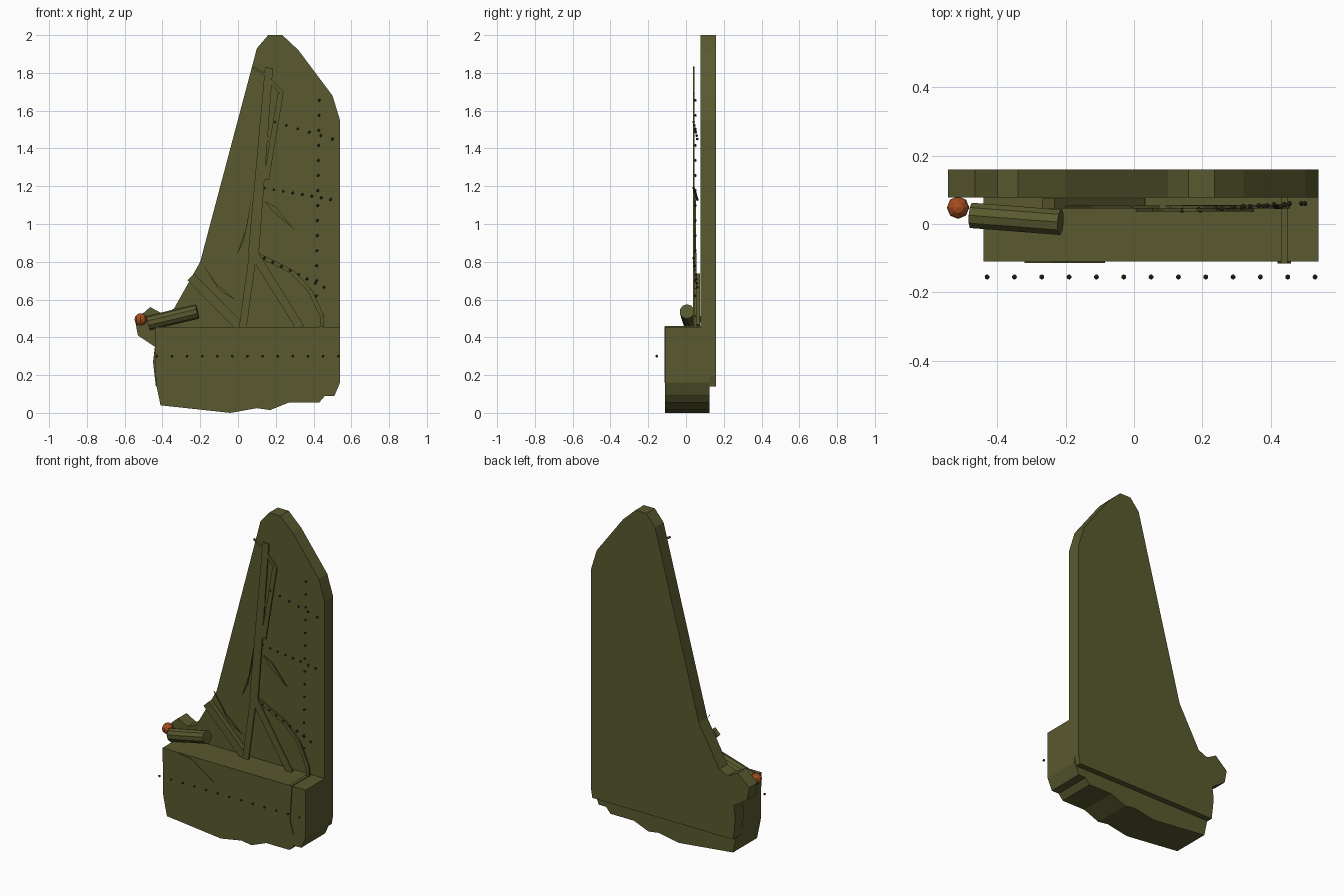
import bpy
import bmesh
from mathutils import Vector

default = bpy.data.objects.get("Cube")
if default:
    bpy.data.objects.remove(default, do_unlink=True)


def make_material(name, colour):
    mat = bpy.data.materials.new(name)
    mat.use_nodes = True
    mat.diffuse_color = colour
    mat.node_tree.nodes["Principled BSDF"].inputs["Base Color"].default_value = colour
    return mat


olive = make_material("olive drab paint", (0.1, 0.1, 0.029, 1))
dark = make_material("dark rivet metal", (0.04, 0.035, 0.02, 1))
orange = make_material("rusty orange lamp", (0.38, 0.075, 0.015, 1))


def finish(name, bm, material):
    bmesh.ops.recalc_face_normals(bm, faces=bm.faces[:])
    mesh = bpy.data.meshes.new(name)
    bm.to_mesh(mesh)
    bm.free()
    mesh.materials.append(material)
    obj = bpy.data.objects.new(name, mesh)
    bpy.context.collection.objects.link(obj)
    return obj


def prism(name, outline, front, back, material=olive):
    """Extrude an (x, z) outline from y = front to y = back."""
    bm = bmesh.new()
    face = bm.faces.new([bm.verts.new((x, front, z)) for x, z in outline])
    moved = bmesh.ops.extrude_face_region(bm, geom=[face])["geom"]
    verts = [v for v in moved if isinstance(v, bmesh.types.BMVert)]
    bmesh.ops.translate(bm, verts=verts, vec=(0, back - front, 0))
    # keep the starting cap so the solid is closed
    if not face.is_valid:
        bm.faces.new([v for v in bm.verts if v not in verts])
    return finish(name, bm, material)


def bar(name, start, end, width, front, back):
    """Straight flat bar between two (x, z) points."""
    a, b = Vector(start), Vector(end)
    d = (b - a).normalized() * width / 2
    side = Vector((-d.y, d.x))
    return prism(name, [a + side, b + side, b - side, a - side], front, back)


def rivets(name, start, end, count, radius=0.008):
    """Evenly spaced row of small studs."""
    bm = bmesh.new()
    a, b = Vector(start), Vector(end)
    for i in range(count):
        made = bmesh.ops.create_icosphere(bm, subdivisions=1, radius=radius)
        bmesh.ops.translate(bm, verts=made["verts"], vec=a.lerp(b, i / (count - 1)))
    return finish(name, bm, dark)


# Tall tail fin slab with the broken lower corner
prism("tail_fin", [
    (0.16, 2), (0.235, 2), (0.32, 1.92), (0.5, 1.68), (0.54, 1.55),
    (0.54, 0.2), (0.53, 0.14), (-0.435, 0.14), (-0.45, 0.27), (-0.44, 0.35),
    (-0.53, 0.41), (-0.545, 0.49), (-0.465, 0.56), (-0.4, 0.525),
    (-0.34, 0.55), (-0.2, 0.8), (0.1, 1.93)], 0.077, 0.16)

# Fuselage stub with a ragged lower edge
prism("fuselage_stub", [
    (-0.44, 0.455), (0.54, 0.455), (0.54, 0.16), (0.51, 0.09), (0.46, 0.09),
    (0.43, 0.055), (0.27, 0.055), (0.17, 0.015), (0.1, 0.025), (-0.04, 0),
    (-0.41, 0.04), (-0.435, 0.16)], -0.11, 0.125)

# Thin exposed frame in front of the fin
near, far = 0.036, 0.046
prism("main_spar", [(0.143, 1.83), (0.185, 1.825), (0.11, 0.84), (0.053, 0.84)], near, far)
bar("upper_spar", (0.225, 1.69), (0.15, 1.24), 0.03, near, far)
bar("spar_top_brace", (0.17, 1.76), (0.235, 1.69), 0.02, near, far)
bar("spar_mid_brace", (0.14, 1.47), (0.19, 1.42), 0.015, near, far)
bar("spar_low_brace", (0.12, 1.24), (0.165, 1.24), 0.015, near, far)
bar("spar_tip_brace", (0.08, 1.83), (0.16, 1.78), 0.012, near, far)
bar("diagonal_strut", (0.08, 0.85), (0.33, 0.45), 0.045, near, far)
bar("upright_strut", (0.08, 0.85), (0.025, 0.45), 0.04, near, far)
bar("forward_strut", (-0.25, 0.72), (0.015, 0.45), 0.05, 0.045, 0.075)

# Curved rib made of short bars
rib = [(0.1, 0.84), (0.28, 0.75), (0.38, 0.65), (0.445, 0.51), (0.445, 0.45)]
for i, (start, end) in enumerate(zip(rib, rib[1:])):
    bar("curved_rib_%d" % (i + 1), start, end, 0.022, 0.045, 0.055)

# Torn skin slivers
slivers = {
    "forward_sliver": [(-0.2, 0.81), (-0.12, 0.69), (-0.01, 0.595), (-0.1, 0.65)],
    "middle_sliver": [(0.075, 1.16), (0.05, 1), (-0.005, 0.84), (0.03, 0.91)],
    "rear_sliver": [(0.14, 1.12), (0.2, 1.09), (0.3, 0.97), (0.18, 1.07)],
}
for name, outline in slivers.items():
    prism(name, outline, 0.046, 0.054)
prism("stub_sliver", [(-0.32, 0.45), (-0.24, 0.44), (-0.085, 0.335), (-0.2, 0.385)],
      -0.114, -0.109)

# Strap over the stub
prism("strap_front", [(0.43, 0.458), (0.45, 0.458), (0.435, 0.24), (0.46, 0.16),
                      (0.42, 0.22)], -0.115, -0.109)
bar("strap_top", (0.43, 0.456), (0.45, 0.456), 0.008, -0.112, 0.077)

# Rivet rows
rivets("stub_rivets", (-0.43, -0.155, 0.3), (0.53, -0.155, 0.3), 13)
rivets("fin_column_rivets", (0.43, 0.05, 1.655), (0.415, 0.05, 0.62), 14)
rivets("fin_top_rivets", (0.195, 0.04, 1.54), (0.5, 0.06, 1.45), 6)
rivets("fin_middle_rivets", (0.14, 0.04, 1.19), (0.49, 0.06, 1.13), 8)
rivets("fin_low_rivets", (0.14, 0.04, 0.82), (0.455, 0.06, 0.665), 8)

# Broken tube with the lamp beside it
start, end = Vector((-0.475, 0.025, 0.475)), Vector((-0.215, 0.005, 0.537))
axis = end - start
bm = bmesh.new()
bmesh.ops.create_cone(bm, cap_ends=True, segments=10, radius1=0.039, radius2=0.039,
                      depth=axis.length)
bmesh.ops.transform(bm, verts=bm.verts[:], matrix=axis.to_track_quat("Z", "Y").to_matrix().to_4x4())
bmesh.ops.translate(bm, verts=bm.verts[:], vec=(start + end) / 2)
finish("broken_tube", bm, olive)

bm = bmesh.new()
bmesh.ops.create_uvsphere(bm, u_segments=8, v_segments=6, radius=0.033)
bmesh.ops.translate(bm, verts=bm.verts[:], vec=(-0.515, 0.048, 0.495))
finish("tail_lamp", bm, orange)
